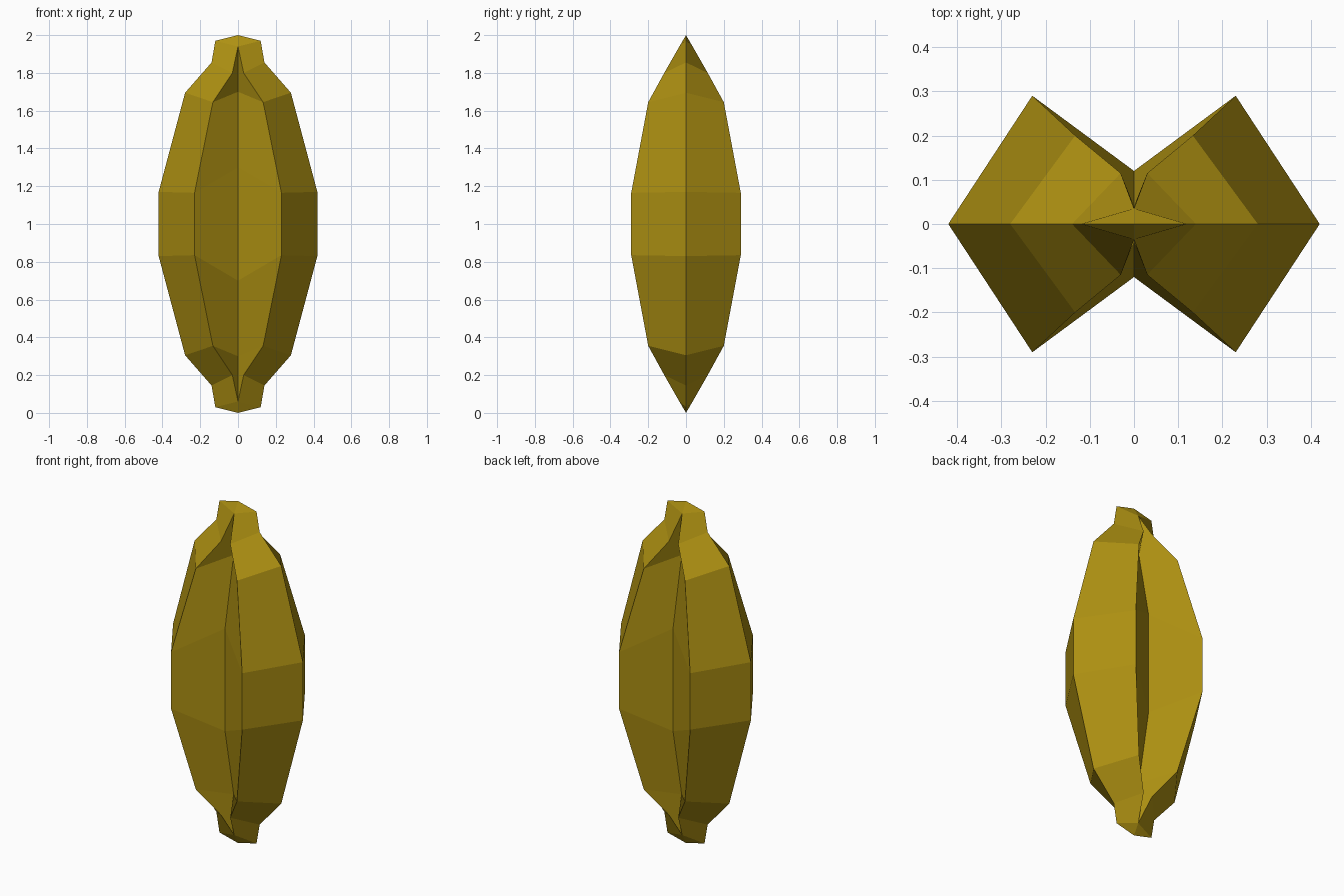
import bpy, bmesh

if "Cube" in bpy.data.objects:
    bpy.data.objects.remove(bpy.data.objects["Cube"])

# One eighth of the ribbed fruit, measured from its centre; mirrored on all three axes.
side_rib = [(.42, 0, 0), (.42, 0, .17), (.28, 0, .695), (.14, 0, .855), (.12, 0, .97)]
corner_rib = [(.23, .29, 0), (.23, .29, .165), (.133, .2, .645), (.03, .115, .80)]
groove = [(0, .12, 0), (0, .12, .30), (0, .04, .70)]
notch = (0, .035, .94)
tip = (0, 0, 1)

bm = bmesh.new()
a, b, c = [[bm.verts.new(p) for p in col] for col in (side_rib, corner_rib, groove)]
n, t = bm.verts.new(notch), bm.verts.new(tip)

# Rib ends share the notch point
b.append(n)
c.append(n)

# Panels between neighbouring ribs, then the end cap
for left, right in ((a, b), (b, c)):
    for i in range(min(len(left), len(right)) - 1):
        bm.faces.new((left[i], right[i], right[i + 1], left[i + 1]))
bm.faces.new((a[-1], n, t))

bmesh.ops.recalc_face_normals(bm, faces=bm.faces)
if bm.faces[:][0].normal.x < 0:
    bmesh.ops.reverse_faces(bm, faces=bm.faces)
mesh = bpy.data.meshes.new("ribbed_fruit")
bm.to_mesh(mesh)
bm.free()

fruit = bpy.data.objects.new("ribbed_fruit", mesh)
bpy.context.collection.objects.link(fruit)
fruit.location.z = 1
mirror = fruit.modifiers.new("mirror", 'MIRROR')
mirror.use_axis = (True, True, True)

# Golden skin
skin = bpy.data.materials.new("golden_skin")
skin.diffuse_color = (.42, .28, .006, 1)
skin.use_nodes = True
skin.node_tree.nodes["Principled BSDF"].inputs["Base Color"].default_value = skin.diffuse_color
mesh.materials.append(skin)
